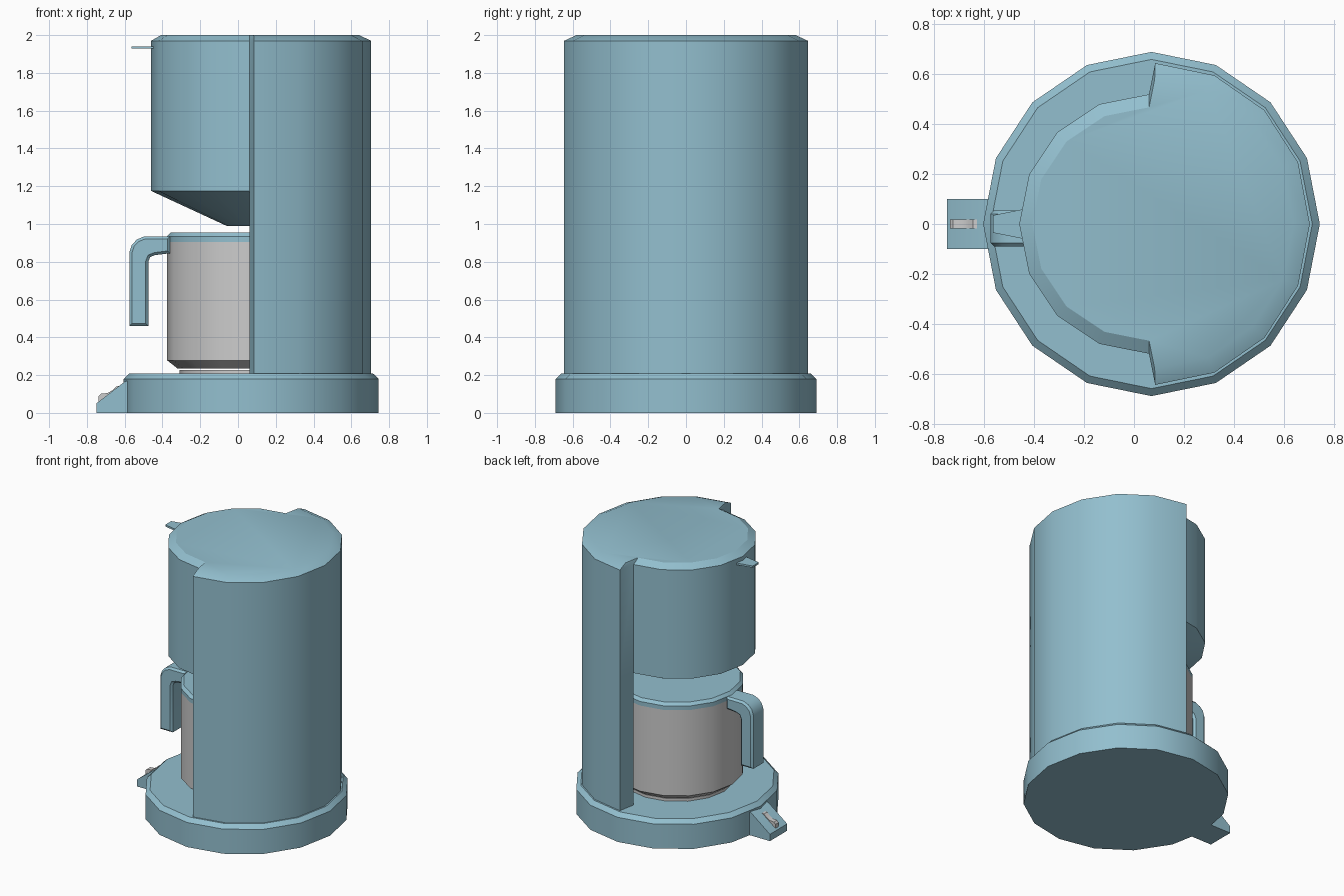
import bpy, bmesh
from math import sin, cos, pi, radians

if "Cube" in bpy.data.objects:
    bpy.data.objects.remove(bpy.data.objects["Cube"])

blue = bpy.data.materials.new("light_blue")
blue.diffuse_color = (0.29, 0.52, 0.62, 1)
blue.use_nodes = True
blue.node_tree.nodes["Principled BSDF"].inputs["Base Color"].default_value = blue.diffuse_color
CX = 0.065


def finish(bm, name, mat=None, smooth=True):
    bmesh.ops.remove_doubles(bm, verts=bm.verts, dist=0.0005)
    bmesh.ops.recalc_face_normals(bm, faces=bm.faces)
    me = bpy.data.meshes.new(name)
    bm.to_mesh(me)
    bm.free()
    ob = bpy.data.objects.new(name, me)
    bpy.context.collection.objects.link(ob)
    if mat:
        me.materials.append(mat)
    if smooth:
        bpy.ops.object.select_all(action='DESELECT')
        ob.select_set(True)
        bpy.context.view_layer.objects.active = ob
        bpy.ops.object.shade_smooth_by_angle(angle=radians(30))
    return ob


def arc(rx, ry, first, count, cx=CX):
    """Points of a 16-sided ellipse, starting at step `first`."""
    return [(cx + rx * cos(i * pi / 8), ry * sin(i * pi / 8))
            for i in range(first, first + count)]


def loft(bm, rings, cap_start=False, cap_end=False):
    """Join rings of (points, z) with quads."""
    vs = [[bm.verts.new((x, y, z)) for x, y in pts] for pts, z in rings]
    for a, b in zip(vs, vs[1:]):
        n = len(a)
        for i in range(n):
            bm.faces.new((a[i], a[(i + 1) % n], b[(i + 1) % n], b[i]))
    if cap_start:
        bm.faces.new(vs[0])
    if cap_end:
        bm.faces.new(vs[-1])


def turned(name, profile, mat=None):
    bm = bmesh.new()
    loft(bm, [(arc(r, r, 0, 16), z) for r, z in profile], True, True)
    return finish(bm, name, mat)


def slab(name, pts, y0, y1, mat=None, bevel=0.0):
    """Extrude an x-z profile along y."""
    bm = bmesh.new()
    f = bm.faces.new([bm.verts.new((x, y0, z)) for x, z in pts])
    ext = bmesh.ops.extrude_face_region(bm, geom=[f])["geom"]
    for v in ext:
        if isinstance(v, bmesh.types.BMVert):
            v.co.y = y1
    if bevel:
        bmesh.ops.recalc_face_normals(bm, faces=bm.faces)
        rim = [e for e in bm.edges
               if abs(e.verts[0].co.y - e.verts[1].co.y) < 1e-6]
        bmesh.ops.bevel(bm, geom=rim, offset=bevel, segments=1, affect='EDGES')
    return finish(bm, name, mat)


# Base with chamfered rim
bm = bmesh.new()
loft(bm, [(arc(0.675, 0.69, 0, 16, 0.07), 0), (arc(0.675, 0.69, 0, 16, 0.07), 0.18),
          (arc(0.645, 0.66, 0, 16, 0.07), 0.208)], True, True)
finish(bm, "base", blue)

# Body: rear tower with rounded niche, brew head, sloped funnel and shallow cap
outer = arc(0.62, 0.645, -4, 9, 0.085)
head = arc(0.52, 0.52, 4, 9, 0.06)
niche = arc(0.52, 0.52, -4, 9, 0.06)[::-1]
top = outer + head
inset = [(CX + (x - CX) * 0.9, y * 0.9) for x, y in top]
ZH = 1.175
bm = bmesh.new()
loft(bm, [(outer + niche, 0.2), (outer + niche, ZH)], True)
# The step faces between tower edge and head run on into the upper walls
loft(bm, [(top, ZH), (top, 1.97), (inset, 2.0)], False, True)
loft(bm, [(arc(0.52, 0.52, 0, 16, 0.06), ZH), (arc(0.12, 0.12, 0, 16, 0.06), 0.99)],
     False, True)
finish(bm, "body", blue)

# Lid tab at the front of the brew head
bm = bmesh.new()
tab = [(-0.565, -0.035), (-0.40, -0.068), (-0.40, 0.068), (-0.565, 0.035)]
loft(bm, [(tab, 1.928), (tab, 1.941)], True, True)
finish(bm, "lid_tab", blue)

# Hot plate, carafe and its lid
turned("hot_plate", [(0.375, 0.2), (0.375, 0.228)])
turned("carafe", [(0.385, 0.235), (0.44, 0.278), (0.44, 0.905)])
turned("carafe_lid", [(0.44, 0.905), (0.44, 0.935), (0.42, 0.955)], blue)

# Carafe handle
slab("carafe_handle",
     [(-0.36, 0.935), (-0.495, 0.935), (-0.535, 0.918), (-0.562, 0.89),
      (-0.575, 0.85), (-0.575, 0.46), (-0.475, 0.46), (-0.475, 0.80),
      (-0.465, 0.825), (-0.44, 0.835), (-0.36, 0.845)],
     -0.09, 0.055, blue, 0.014)

# Switch housing and rocker
slab("switch_housing", [(-0.75, 0), (-0.56, 0), (-0.56, 0.178), (-0.60, 0.165), (-0.75, 0.05)],
     -0.1, 0.1, blue)
slab("rocker_switch",
     [(-0.738, 0.05), (-0.738, 0.088), (-0.725, 0.102), (-0.69, 0.105),
      (-0.665, 0.12), (-0.645, 0.14), (-0.625, 0.143), (-0.622, 0.13)],
     -0.019, 0.019)
